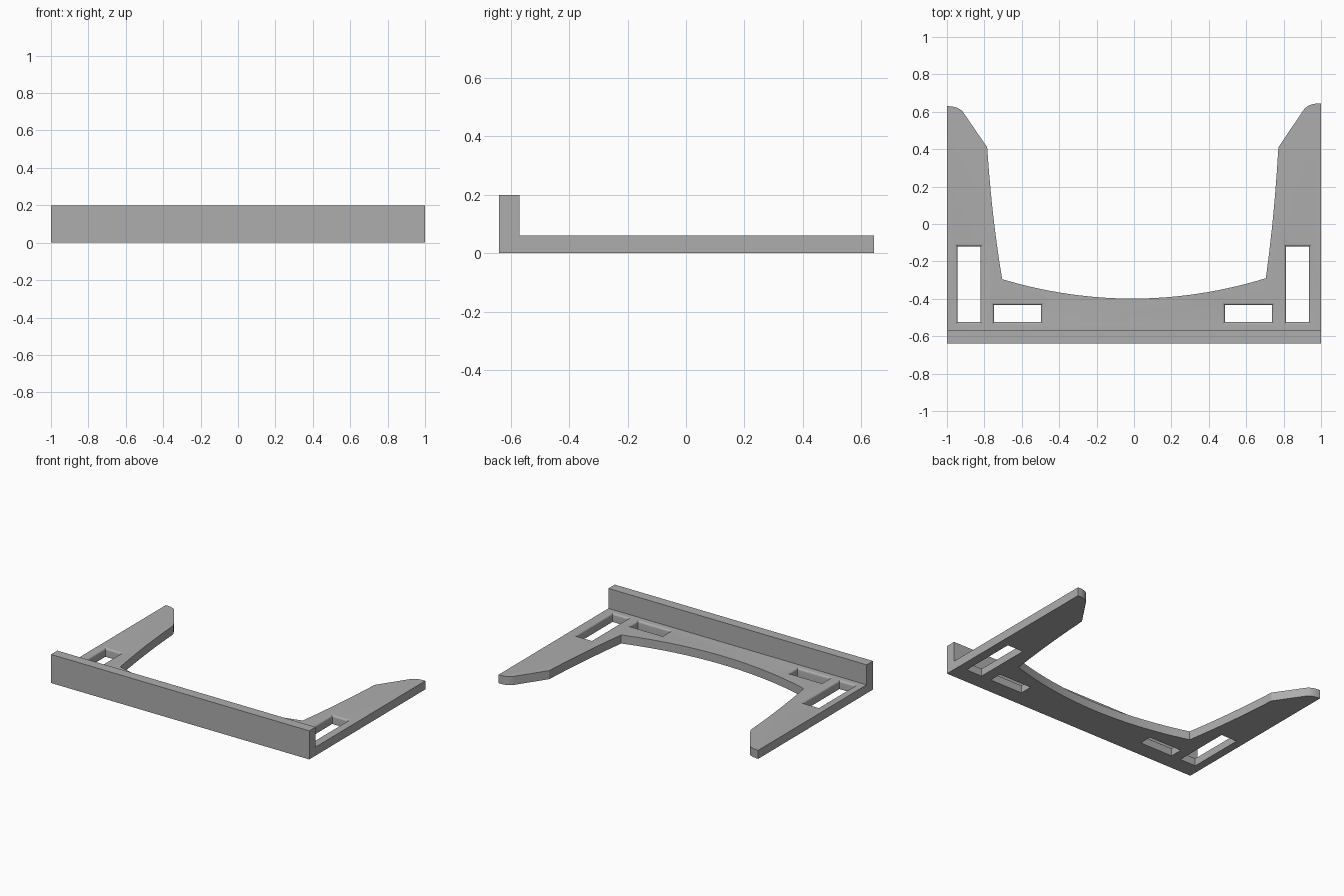
import bpy, bmesh, math
from mathutils import Vector

THICK, LIP_TOP = 0.06, 0.2
FRONT, LIP_BACK = -0.64, -0.57
RIM = 0.014

if "Cube" in bpy.data.objects:
    bpy.data.objects.remove(bpy.data.objects["Cube"], do_unlink=True)

grey = bpy.data.materials.new("light grey")
grey.use_nodes = True
colour = (0.42, 0.42, 0.42, 1)
grey.diffuse_color = colour
grey.node_tree.nodes["Principled BSDF"].inputs["Base Color"].default_value = colour


def make_object(name, bm):
    bmesh.ops.recalc_face_normals(bm, faces=bm.faces[:])
    mesh = bpy.data.meshes.new(name)
    bm.to_mesh(mesh)
    bm.free()
    mesh.materials.append(grey)
    obj = bpy.data.objects.new(name, mesh)
    bpy.context.collection.objects.link(obj)
    return obj


def curve(start, control, end, steps):
    """Points along a quadratic curve, both ends included."""
    a, b, c = Vector(start), Vector(control), Vector(end)
    ts = [i / steps for i in range(steps + 1)]
    return [tuple(a * (1 - t) ** 2 + b * 2 * t * (1 - t) + c * t * t) for t in ts]


# Plate outline: two arms with rounded tips and a bowed inner edge
outline = [(-1, FRONT), (1, FRONT)]
outline += curve((1, 0.643), (0.93, 0.65), (0.9, 0.6), 8)
outline += curve((0.772, 0.41), (0.752, 0.05), (0.705, -0.29), 10)
outline += curve((0.705, -0.29), (0, -0.505), (-0.705, -0.295), 28)[1:]
outline += curve((-0.705, -0.295), (-0.762, 0.05), (-0.785, 0.41), 10)[1:]
outline += curve((-0.915, 0.6), (-0.94, 0.63), (-1, 0.63), 8)

bm = bmesh.new()
base = bm.faces.new([bm.verts.new((x, y, 0)) for x, y in outline])
top = bmesh.ops.extrude_face_region(bm, geom=[base])["geom"]
bmesh.ops.translate(bm, vec=(0, 0, THICK), verts=[v for v in top if isinstance(v, bmesh.types.BMVert)])

# Front lip: split off a strip of the top and raise it
bmesh.ops.bisect_plane(bm, geom=bm.verts[:] + bm.edges[:] + bm.faces[:],
                       plane_co=(0, LIP_BACK, 0), plane_no=(0, 1, 0))
strip = [f for f in bm.faces if all(v.co.z > THICK - 0.001 for v in f.verts)
         and f.calc_center_median().y < LIP_BACK]
raised = bmesh.ops.extrude_face_region(bm, geom=strip)["geom"]
bmesh.ops.delete(bm, geom=strip, context='FACES_ONLY')
for v in raised:
    if isinstance(v, bmesh.types.BMVert):
        v.co.z = LIP_TOP
bmesh.ops.recalc_face_normals(bm, faces=bm.faces[:])
bmesh.ops.dissolve_limit(bm, angle_limit=0.01, verts=bm.verts[:], edges=bm.edges[:])
bracket = make_object("bracket_plate", bm)


def window_cutter(name, cx, cy, width, depth):
    """Rectangular cutter that flares into a rounded rim at the top."""
    levels = [(0, -0.02)]
    for i in range(7):
        a = math.pi / 2 * i / 6
        levels.append((RIM * (1 - math.cos(a)), THICK - RIM + RIM * math.sin(a)))
    levels.append((RIM, THICK + 0.02))
    bm = bmesh.new()
    rings = []
    for grow, z in levels:
        hx, hy = width / 2 + grow, depth / 2 + grow
        rings.append([bm.verts.new((cx + sx * hx, cy + sy * hy, z))
                      for sx, sy in ((-1, -1), (1, -1), (1, 1), (-1, 1))])
    for low, high in zip(rings, rings[1:]):
        for i in range(4):
            j = (i + 1) % 4
            bm.faces.new((low[i], low[j], high[j], high[i]))
    bm.faces.new(rings[0][::-1])
    bm.faces.new(rings[-1])
    obj = make_object(name, bm)
    obj.hide_render = True
    return obj


# Arm windows and front slots
cutters = []
for side, arm_x, slot_x in (("left", 0.875, 0.612), ("right", -0.882, -0.622)):
    cutters.append(window_cutter(side + "_arm_window", arm_x, -0.322, 0.122, 0.404))
    cutters.append(window_cutter(side + "_front_slot", slot_x, -0.479, 0.252, 0.09))

bpy.ops.object.select_all(action='DESELECT')
bracket.select_set(True)
bpy.context.view_layer.objects.active = bracket
for cutter in cutters:
    mod = bracket.modifiers.new(cutter.name, 'BOOLEAN')
    mod.operation = 'DIFFERENCE'
    mod.solver = 'EXACT'
    mod.object = cutter
    bpy.ops.object.modifier_apply(modifier=mod.name)
    bpy.data.objects.remove(cutter, do_unlink=True)

bpy.ops.object.shade_smooth_by_angle(angle=math.radians(20))
